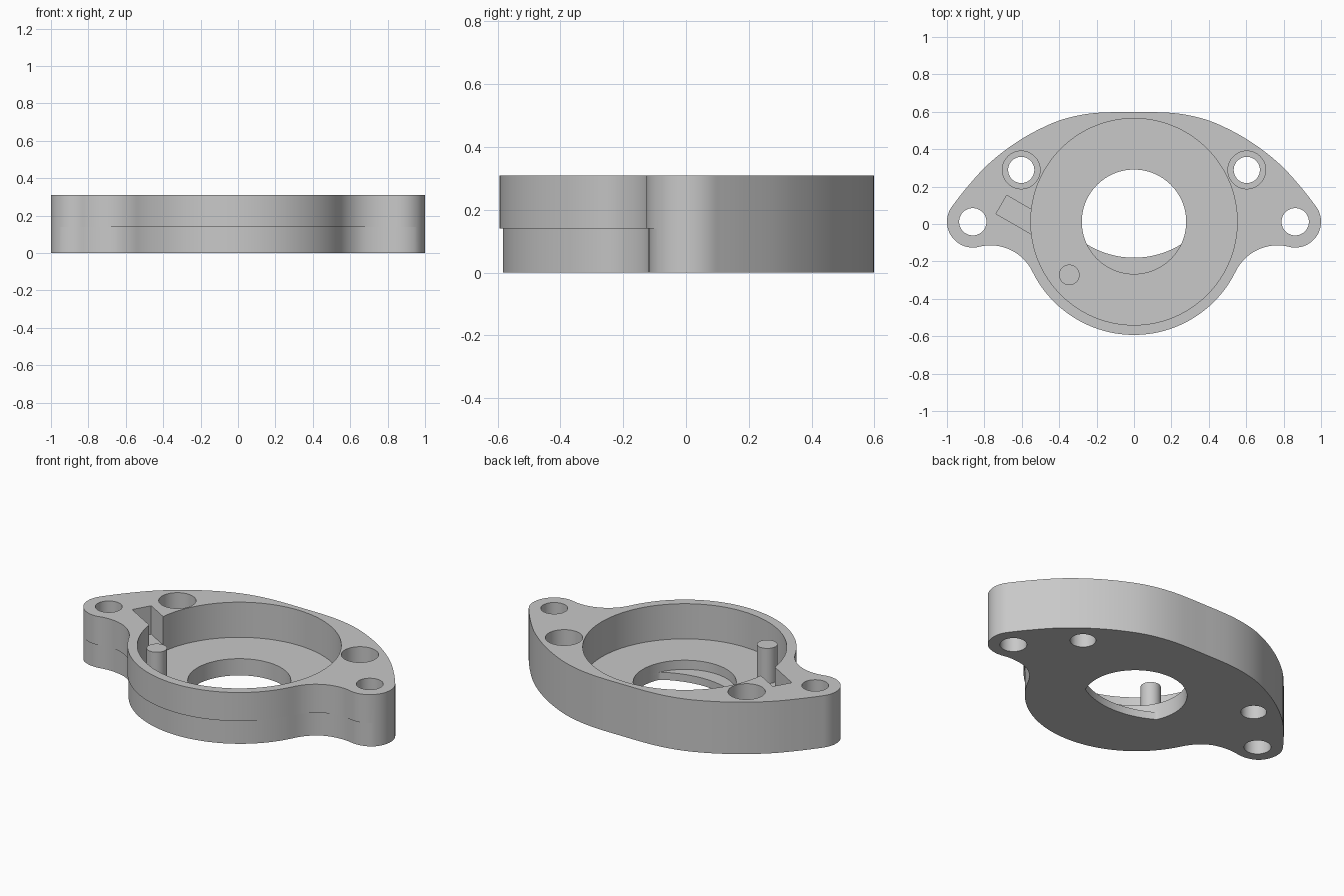
import bpy, bmesh, math
from mathutils import Vector

if "Cube" in bpy.data.objects:
    bpy.data.objects.remove(bpy.data.objects["Cube"])

H, STEP, FLOOR, LEDGE = 0.31, 0.14, 0.10, 0.045
CY = 0.012                                   # centre line of bore and ears

grey = bpy.data.materials.new("grey")
grey.diffuse_color = (0.58, 0.58, 0.58, 1)
grey.use_nodes = True
grey.node_tree.nodes["Principled BSDF"].inputs["Base Color"].default_value = grey.diffuse_color


def arc(cx, cy, r, a0, a1, n):
    """Points on an arc, angles in degrees, both ends included."""
    return [(cx + r * math.cos(math.radians(a0 + (a1 - a0) * i / n)),
             cy + r * math.sin(math.radians(a0 + (a1 - a0) * i / n))) for i in range(n + 1)]


def circle(cx, cy, r, n=96):
    return arc(cx, cy, r, 0, 360, n)[:-1]


def loft(name, rings):
    """Closed solid through stacked (outline, z) rings."""
    bm = bmesh.new()
    layers = [[bm.verts.new((x, y, z)) for x, y in pts] for pts, z in rings]
    n = len(layers[0])
    for a, b in zip(layers, layers[1:]):
        for i in range(n):
            j = (i + 1) % n
            bm.faces.new((a[i], a[j], b[j], b[i]))
    bm.faces.new(layers[0][::-1])
    bm.faces.new(layers[-1])
    bmesh.ops.recalc_face_normals(bm, faces=bm.faces)
    me = bpy.data.meshes.new(name)
    bm.to_mesh(me)
    bm.free()
    ob = bpy.data.objects.new(name, me)
    bpy.context.collection.objects.link(ob)
    me.materials.append(grey)
    return ob


def activate(ob):
    bpy.ops.object.select_all(action='DESELECT')
    ob.select_set(True)
    bpy.context.view_layer.objects.active = ob


def cut(ob, pts, z0, z1):
    """Subtract a prism from the object."""
    tool = loft("cutter", [(pts, z0), (pts, z1)])
    tool.hide_render = True
    activate(ob)
    m = ob.modifiers.new("cut", 'BOOLEAN')
    m.operation, m.solver, m.object = 'DIFFERENCE', 'EXACT', tool
    bpy.ops.object.modifier_apply(modifier=m.name)
    bpy.data.objects.remove(tool)


def spline(p, n=5):
    """Smooth curve through the inner control points."""
    out = []
    for a, b, c, d in zip(p, p[1:], p[2:], p[3:]):
        a, b, c, d = map(Vector, (a, b, c, d))
        for i in range(n):
            t = i / n
            out.append(tuple(0.5 * (2 * b + (c - a) * t + (2 * a - 5 * b + 4 * c - d) * t * t
                                    + (3 * b - a - 3 * c + d) * t ** 3)))
    return out


# Right half outline: round bowl, concave fillet, ear, domed back
half = arc(0, CY, 0.605, -90, -26.1, 32)
half += arc(0.768, -0.364, 0.25, 153.9, 76, 16)[1:]
half += arc(0.862, CY, 0.138, -104, 40, 28)[1:]
back = [(0.985, 0.07), (0.968, 0.10), (0.9, 0.188), (0.8, 0.3), (0.7, 0.386), (0.6, 0.455),
        (0.5, 0.51), (0.4, 0.553), (0.3, 0.58), (0.2, 0.594), (0.1, 0.598), (0, 0.598), (-0.1, 0.598)]
half += spline(back)[1:] + [(0, 0.598)]
outline = half + [(-x, y) for x, y in half[-2:0:-1]]

# Lower half is set back slightly along the front
lower = [(x, y + 0.01 * min(1, max(0, (-0.09 - y) / 0.05))) for x, y in outline]
flange = loft("flange_body", [(lower, 0), (lower, STEP), (outline, STEP), (outline, H)])

# Round recess and centre bore with a crescent ledge at its base
cut(flange, circle(0, CY, 0.552, 160), FLOOR, 0.5)
bore = circle(0, CY, 0.279, 128)
cut(flange, bore, LEDGE, 0.2)
cut(flange, [(x, max(y, 0.30 - math.sqrt(0.48 ** 2 - x * x))) for x, y in bore], -0.1, LEDGE + 0.01)

# Ear holes and counterbored screw holes
for s in (-1, 1):
    cut(flange, circle(s * 0.862, CY, 0.073, 48), -0.1, 0.5)
    cut(flange, circle(s * 0.603, 0.289, 0.07, 48), -0.1, 0.5)
    cut(flange, circle(s * 0.603, 0.289, 0.101, 64), STEP, 0.5)

# Angled slot leading out of the recess
a = math.radians(-30)
u, v = Vector((math.cos(a), math.sin(a))), Vector((-math.sin(a), math.cos(a)))
start = Vector((-0.709, 0.104))
slot = [start - v * 0.057, start + u * 0.3 - v * 0.057, start + u * 0.3 + v * 0.057, start + v * 0.057]
cut(flange, [tuple(p) for p in slot], STEP, 0.5)

# Locating pin standing in the recess
pin_ring = circle(-0.346, -0.272, 0.055, 48)
pin = loft("locating_pin", [(pin_ring, FLOOR - 0.01), (pin_ring, H)])

for ob in (flange, pin):
    activate(ob)
    bpy.ops.object.shade_smooth_by_angle(angle=math.radians(30))
